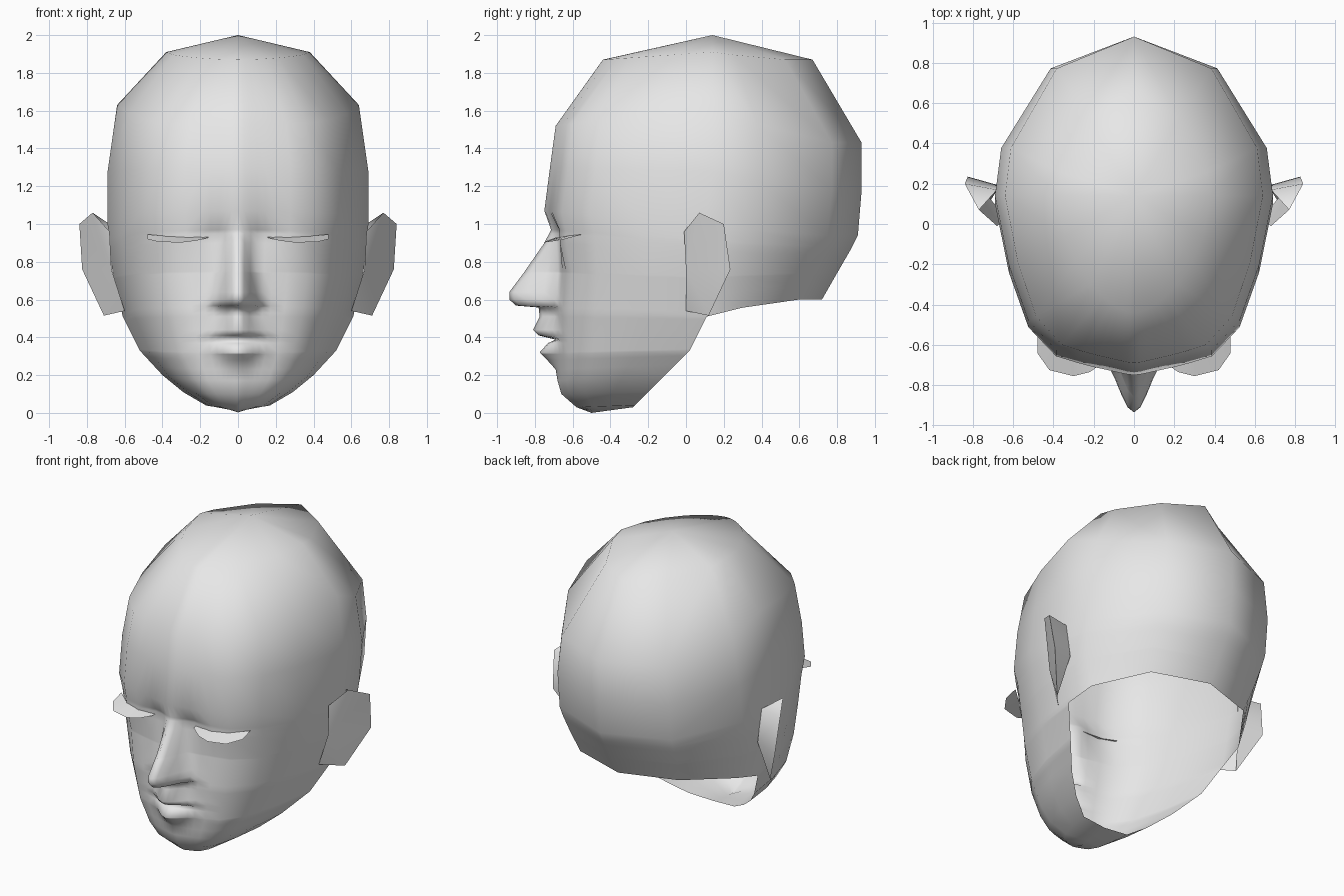
import bpy, bmesh, math

if "Cube" in bpy.data.objects:
    bpy.data.objects.remove(bpy.data.objects["Cube"])

skin = bpy.data.materials.new("plain grey")
skin.diffuse_color = (0.8, 0.8, 0.8, 1)
skin.use_nodes = True
skin.node_tree.nodes["Principled BSDF"].inputs["Base Color"].default_value = skin.diffuse_color

# Head sections: front z, side z, back z, front y, side y, back y, half width
SECTIONS = [
    (1.87, 1.91, 1.87, -.44, .14, .67, .38),
    (1.52, 1.63, 1.43, -.69, .14, .93, .64),
    (1.30, 1.28, 1.18, -.72, .14, .93, .69),
    (1.07, 1.00, .94, -.75, .10, .91, .69),
    (.95, .90, .87, -.70, .09, .875, .685),
    (.75, .72, .74, -.69, .09, .80, .66),
    (.53, .51, .60, -.71, .11, .72, .61),
    (.31, .33, .60, -.70, .02, .72, .52),
    (.17, .20, .60, -.68, -.11, .72, .40),
    (.10, .11, .60, -.66, -.20, .72, .29),
    (.03, .04, .60, -.58, -.27, .72, .17),
    (0, .03, .60, -.50, -.28, .72, 0),
]
# Nose and lips along the centre line: z, y, half width
FEATURES = [
    (1.07, -.75, .10), (.97, -.715, .08), (.90, -.75, .08), (.74, -.86, .11),
    (.64, -.935, .15), (.60, -.935, .16), (.568, -.90, .16), (.558, -.78, .14),
    (.51, -.775, .10), (.44, -.81, .18), (.41, -.78, .21), (.388, -.69, .21),
    (.37, -.73, .20), (.32, -.775, .17), (.28, -.735, .14), (.23, -.69, .12),
]
# Half outline seen from above: share of half width, share of depth
FRONT = ((0, 1), (.05, .995), (.1, .987), (.15, .978), (.21, .967), (.28, .955),
         (.4, .93), (.56, .89), (.76, .72), (.9, .40), (1, 0))
BACK = ((.955, .3), (.6, .8), (0, 1))
OPEN_BELOW = .53          # the neck opening starts under this section


def sample(table, z):
    """Linear lookup in a table sorted by falling z."""
    for a, b in zip(table, table[1:]):
        if b[0] <= z <= a[0]:
            t = (a[0] - z) / (a[0] - b[0])
            return [p + (q - p) * t for p, q in zip(a, b)]
    return None


def depth(z, u, f):
    """The crown section is rounder than the others."""
    return (1 - u ** 1.7) ** (1 / 1.7) if z > 1.8 else f


def section_points(z):
    zf, zs, zb, yf, ys, yb, w = sample(SECTIONS, z)
    feature = sample(FEATURES, z)
    pts = []
    for u, f in FRONT:
        f = depth(z, u, f)
        x, y, h = u * w, ys + (yf - ys) * f, zs + (zf - zs) * f
        if feature and x < feature[2]:
            bump = .5 + .5 * math.cos(math.pi * x / feature[2])
            y += (feature[1] - yf) * bump
        # inner eye corner and eyeball
        y += .02 * math.exp(-((x - .13) / .07) ** 2 - ((h - .95) / .06) ** 2)
        y -= .035 * math.exp(-((x - .32) / .12) ** 2 - ((h - .92) / .06) ** 2)
        pts.append((x, y, h))
    if z >= OPEN_BELOW:
        for u, f in BACK:
            f = depth(z, u, f)
            pts.append((u * w, ys + (yb - ys) * f, zs + (zb - zs) * min(1, f * 1.7)))
    return pts


def make_object(name, bm):
    """Turn one half into a mirrored, smooth part."""
    mesh = bpy.data.meshes.new(name)
    bm.to_mesh(mesh)
    bm.free()
    mesh.materials.append(skin)
    for p in mesh.polygons:
        p.use_smooth = True
    ob = bpy.data.objects.new(name, mesh)
    bpy.context.collection.objects.link(ob)
    mirror = ob.modifiers.new("mirror", 'MIRROR')
    mirror.use_clip = True
    mirror.merge_threshold = .0005
    return ob


# Head shell, open at the neck
bm = bmesh.new()
heights = sorted({r[0] for r in SECTIONS} | {r[0] for r in FEATURES}, reverse=True)
rows = [[bm.verts.new(p) for p in section_points(z)] for z in heights]
crown = bm.verts.new((0, .14, 2))
for a, b in zip(rows[0], rows[0][1:]):
    bm.faces.new((crown, a, b))
for up, low in zip(rows, rows[1:]):
    for c in range(min(len(up), len(low)) - 1):
        bm.faces.new((up[c], low[c], low[c + 1], up[c + 1]))
bmesh.ops.remove_doubles(bm, verts=bm.verts, dist=.0004)
make_object("head", bm)

# Ears: a front sheet out to the rim and a back sheet returning to the head
bm = bmesh.new()
outline = [(.68, -.01, .96), (.77, .07, 1.06), (.84, .20, 1.0),
           (.825, .235, .76), (.71, .12, .515), (.60, 0, .54)]
rim = [bm.verts.new(p) for p in outline]
root = bm.verts.new((.67, 0, .76))
for a, b in zip(rim, rim[1:]):
    bm.faces.new((root, b, a))
edge = [bm.verts.new(p) for p in outline[1:5]]
back = [bm.verts.new(p) for p in ((.68, .17, 1.0), (.665, .19, .78))]
bm.faces.new((edge[0], edge[1], back[0]))
bm.faces.new((edge[1], edge[2], back[1], back[0]))
bm.faces.new((edge[2], edge[3], back[1]))
make_object("ears", bm)

# Closed eyelids: narrow shelves bowed outwards
bm = bmesh.new()
inner = [(.15, -.66, .93), (.22, -.66, .932), (.30, -.655, .933),
         (.40, -.62, .938), (.48, -.55, .945)]
outer = [(.155, -.69, .928), (.22, -.735, .912), (.30, -.755, .902),
         (.42, -.725, .905), (.48, -.64, .92)]
a = [bm.verts.new(p) for p in inner]
b = [bm.verts.new(p) for p in outer]
for i in range(4):
    bm.faces.new((a[i], b[i], b[i + 1], a[i + 1]))
make_object("eyelids", bm)
